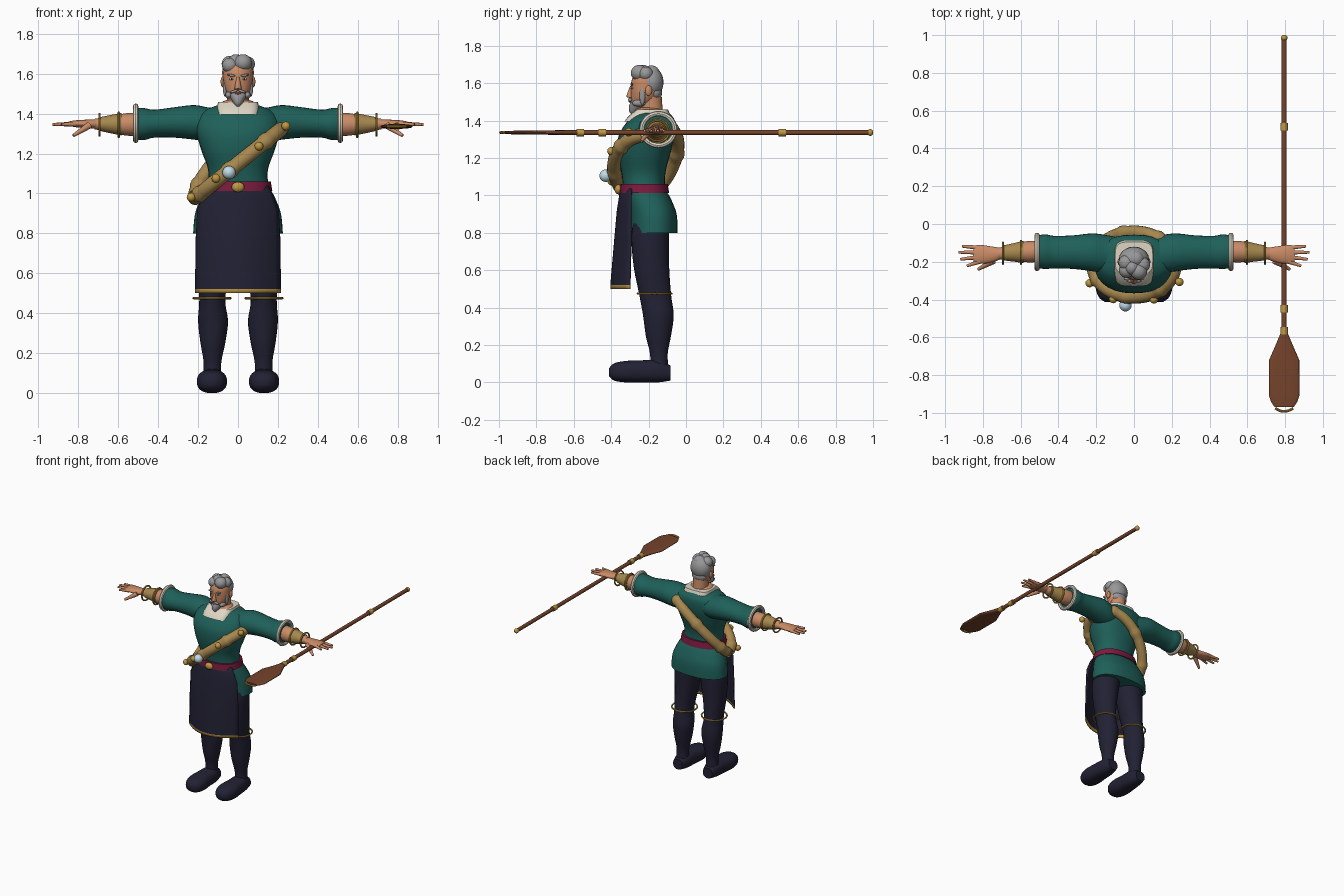
import bpy, bmesh, math
from mathutils import Vector, Matrix

if "Cube" in bpy.data.objects:
    bpy.data.objects.remove(bpy.data.objects["Cube"], do_unlink=True)


def material(name, code):
    rgb = [(int(code[i:i + 2], 16) / 255) ** 2.2 for i in (0, 2, 4)]
    mat = bpy.data.materials.new(name)
    mat.use_nodes = True
    mat.diffuse_color = (*rgb, 1)
    shader = mat.node_tree.nodes["Principled BSDF"]
    shader.inputs["Base Color"].default_value = (*rgb, 1)
    shader.inputs["Roughness"].default_value = 0.8
    return mat


green = material("dark green cloth", "24605a")
navy = material("navy cloth", "272637")
skin = material("skin", "c98a66")
gold = material("gold", "bd9645")
tan = material("tan leather", "a5864f")
cream = material("cream", "ddd5c3")
crimson = material("crimson", "7a2040")
wood = material("wood", "74452f")
grey = material("grey hair", "969698")
pale = material("pale blue", "c0dde8")


def finish(name, bm, *mats, angle=40):
    bmesh.ops.recalc_face_normals(bm, faces=bm.faces[:])
    mesh = bpy.data.meshes.new(name)
    bm.to_mesh(mesh)
    bm.free()
    obj = bpy.data.objects.new(name, mesh)
    bpy.context.collection.objects.link(obj)
    for m in mats:
        mesh.materials.append(m)
    bpy.ops.object.select_all(action="DESELECT")
    obj.select_set(True)
    bpy.context.view_layer.objects.active = obj
    bpy.ops.object.shade_smooth_by_angle(angle=math.radians(angle))
    return obj


def smooth_rows(rows, steps):
    """Catmull-Rom interpolation between section rows."""
    out = []
    for i in range(len(rows) - 1):
        a, b, c, d = (rows[max(0, min(len(rows) - 1, i + k))] for k in (-1, 0, 1, 2))
        for s in range(steps):
            t = s / steps
            out.append([q + 0.5 * t * (r - p + t * (2 * p - 5 * q + 4 * r - e + t * (3 * (q - r) + e - p)))
                        for p, q, r, e in zip(a, b, c, d)])
    return out + [rows[-1]]


def loft(name, axis, rows, mat, side=1, power=2, steps=4, n=28):
    """Each row: position on the axis, then low/high bounds on the other two axes."""
    bm = bmesh.new()
    rings = []
    for t, u0, u1, v0, v1 in smooth_rows(rows, steps):
        ring = []
        for k in range(n):
            c, s = math.cos(k * math.tau / n), math.sin(k * math.tau / n)
            u = (u0 + u1) / 2 + (u1 - u0) / 2 * math.copysign(abs(c) ** (2 / power), c)
            v = (v0 + v1) / 2 + (v1 - v0) / 2 * math.copysign(abs(s) ** (2 / power), s)
            p = {"x": (t, u, v), "y": (u, t, v), "z": (u, v, t)}[axis]
            ring.append(bm.verts.new((p[0] * side, p[1], p[2])))
        rings.append(ring)
    for a, b in zip(rings, rings[1:]):
        for k in range(n):
            bm.faces.new((a[k], a[k - 1], b[k - 1], b[k]))
    bm.faces.new(rings[0])
    bm.faces.new(rings[-1])
    return finish(name, bm, mat)


def ball(name, loc, size, mat, tilt=0):
    bm = bmesh.new()
    bmesh.ops.create_uvsphere(bm, u_segments=20, v_segments=12, radius=1)
    bm.transform(Matrix.Translation(loc) @ Matrix.Rotation(tilt, 4, "Y") @ Matrix.Diagonal((*size, 1)))
    return finish(name, bm, mat)


def rod(name, start, end, r1, r2, mat):
    a, b = Vector(start), Vector(end)
    bm = bmesh.new()
    bmesh.ops.create_cone(bm, cap_ends=True, segments=14, radius1=r1, radius2=r2, depth=(b - a).length)
    bm.transform(Matrix.Translation((a + b) / 2) @ (b - a).to_track_quat("Z", "Y").to_matrix().to_4x4())
    return finish(name, bm, mat)


def tube(name, points, radii, mat, closed=True, n=12):
    bm = bmesh.new()
    rings, count = [], len(points)
    for i, p in enumerate(points):
        ahead = points[(i + 1) % count] if closed else points[min(i + 1, count - 1)]
        back = points[i - 1] if closed else points[max(i - 1, 0)]
        along = (ahead - back).normalized()
        up = Vector((0, 0, 1)) if abs(along.z) < 0.9 else Vector((0, 1, 0))
        if abs(along.x) < 0.01 and closed:
            up = Vector((1, 0, 0))
        u = along.cross(up).normalized()
        v = u.cross(along)
        rings.append([bm.verts.new(p + radii[i] * (u * math.cos(k * math.tau / n) + v * math.sin(k * math.tau / n)))
                      for k in range(n)])
    for i in range(count if closed else count - 1):
        a, b = rings[i], rings[(i + 1) % count]
        for k in range(n):
            bm.faces.new((a[k], a[k - 1], b[k - 1], b[k]))
    return finish(name, bm, mat)


def hoop(name, axis, loc, ru, rv, r, mat):
    pts = []
    for k in range(36):
        c, s = ru * math.cos(k * math.tau / 36), rv * math.sin(k * math.tau / 36)
        pts.append(Vector(loc) + Vector((0, c, s) if axis == "x" else (c, s, 0)))
    return tube(name, pts, [r] * 36, mat, n=8)


# Tunic, belt, collar
loft("tunic", "z", [(.8, -.225, .225, -.295, -.045), (.9, -.215, .215, -.3, -.05), (.98, -.185, .185, -.32, -.08),
     (1.04, -.155, .155, -.335, -.11), (1.12, -.15, .15, -.345, -.11), (1.22, -.185, .185, -.365, -.085),
     (1.32, -.21, .21, -.36, -.06), (1.4, -.19, .19, -.31, -.06), (1.44, -.11, .11, -.27, -.09)], green, power=2.3)
loft("belt", "z", [(1.012, -.172, .172, -.355, -.09), (1.06, -.164, .164, -.35, -.098)], crimson, power=2.3)
ball("buckle", (0, -.362, 1.032), (.032, .02, .026), gold)
loft("collar", "z", [(1.395, -.105, .105, -.33, -.09), (1.425, -.106, .106, -.305, -.085),
     (1.458, -.1, .1, -.265, -.095)], cream, power=4)
ball("collarbone", (0, -.2, 1.452), (.085, .075, .022), skin)

# Apron: curved sheet with a gold hem
bm = bmesh.new()
sheet = []
for z, w, mid, edge in [(.5, .212, -.4, -.3), (.52, .212, -.4, -.3), (.75, .21, -.38, -.295),
                        (.92, .202, -.365, -.295), (1.0, .17, -.352, -.295), (1.035, .15, -.346, -.29)]:
    sheet.append([bm.verts.new((w * s / 8, mid + (edge - mid) * (s / 8) ** 2, z)) for s in range(-8, 9)])
for i, (a, b) in enumerate(zip(sheet, sheet[1:])):
    for k in range(16):
        bm.faces.new((a[k], a[k + 1], b[k + 1], b[k])).material_index = int(i == 0)
apron = finish("apron", bm, navy, gold)
thick = apron.modifiers.new("thickness", "SOLIDIFY")
thick.thickness, thick.offset = .01, 0

# Head and face
loft("neck", "z", [(1.4, -.065, .065, -.25, -.12), (1.46, -.055, .055, -.245, -.125),
     (1.53, -.055, .055, -.25, -.13)], skin)
loft("head", "z", [(1.465, -.025, .025, -.285, -.22), (1.485, -.045, .045, -.293, -.18),
     (1.53, -.069, .069, -.295, -.145), (1.58, -.075, .075, -.296, -.13), (1.63, -.073, .073, -.285, -.13),
     (1.665, -.045, .045, -.25, -.16)], skin)
loft("nose", "z", [(1.522, -.017, .017, -.305, -.28), (1.532, -.017, .017, -.318, -.28),
     (1.585, -.007, .007, -.299, -.28)], skin, n=12)
loft("goatee", "z", [(1.432, -.005, .005, -.29, -.275), (1.45, -.02, .02, -.304, -.25),
     (1.475, -.036, .036, -.305, -.22), (1.5, -.05, .05, -.297, -.22)], grey)
ball("lips", (0, -.3, 1.502), (.016, .008, .005), skin)
ball("hair_back", (0, -.187, 1.605), (.08, .067, .083), grey)
ball("hair_nape", (0, -.168, 1.55), (.06, .04, .045), grey)
for i, (x, y, z, r) in enumerate([(-.04, -.245, 1.642, .04), (.025, -.25, 1.655, .045), (-.01, -.23, 1.66, .04),
                                  (.045, -.215, 1.65, .04), (-.04, -.205, 1.65, .042), (.01, -.185, 1.652, .045)]):
    ball("hair_lock_%d" % i, (x, y, z), (r, r, r * .95), grey)

for side, label in ((1, "left"), (-1, "right")):
    # Face pairs
    ball(label + "_ear", (side * .077, -.2, 1.56), (.01, .018, .028), skin)
    ball(label + "_sideburn", (side * .065, -.233, 1.535), (.011, .016, .05), grey)
    ball(label + "_jaw_beard", (side * .046, -.252, 1.493), (.018, .036, .018), grey)
    ball(label + "_moustache", (side * .02, -.299, 1.512), (.022, .011, .007), grey, side * .35)
    ball(label + "_brow", (side * .033, -.29, 1.592), (.022, .008, .006), grey, side * -.15)
    ball(label + "_eye", (side * .031, -.288, 1.574), (.014, .006, .006), cream)
    ball(label + "_iris", (side * .031, -.2925, 1.574), (.005, .003, .005), navy)

    # Sleeve, forearm and bracelets
    loft(label + "_sleeve", "x", [(.04, -.25, -.08, 1.28, 1.425), (.14, -.26, -.06, 1.26, 1.43),
         (.22, -.25, -.05, 1.27, 1.443), (.32, -.238, -.06, 1.28, 1.432), (.42, -.235, -.063, 1.28, 1.42),
         (.47, -.238, -.055, 1.268, 1.428), (.515, -.232, -.062, 1.27, 1.43)], green, side)
    hoop(label + "_cuff", "x", (side * .513, -.148, 1.352), .088, .085, .014, cream)
    loft(label + "_forearm", "x", [(.49, -.2, -.09, 1.29, 1.405), (.56, -.203, -.09, 1.29, 1.402),
         (.63, -.195, -.105, 1.305, 1.39), (.72, -.187, -.127, 1.322, 1.374)], skin, side)
    loft(label + "_bracer", "x", [(.585, -.207, -.089, 1.291, 1.404), (.63, -.2, -.1, 1.3, 1.395),
         (.69, -.193, -.113, 1.313, 1.383)], tan, side)
    hoop(label + "_inner_bracelet", "x", (side * .598, -.15, 1.344), .061, .061, .006, gold)
    hoop(label + "_outer_bracelet", "x", (side * .694, -.155, 1.345), .056, .054, .006, gold)

    # Hand
    loft(label + "_palm", "x", [(.7, -.185, -.128, 1.325, 1.372), (.76, -.205, -.118, 1.327, 1.37),
         (.82, -.21, -.11, 1.333, 1.366), (.85, -.2, -.12, 1.34, 1.36)], skin, side)
    for f, (tip, y) in enumerate([(.885, -.222), (.92, -.187), (.93, -.15), (.91, -.118)]):
        root = (side * .815, -.198 + f * .024, 1.348)
        rod("%s_finger_%d" % (label, f), root, (side * tip, y, 1.346), .013, .007, skin)
    rod(label + "_thumb", (side * .745, -.195, 1.342), (side * .825, -.24, 1.29), .018, .008, skin)

    # Leg, knee ring and shoe
    loft(label + "_leg", "z", [(.05, .08, .178, -.19, -.09), (.15, .084, .172, -.192, -.098),
         (.25, .064, .188, -.215, -.08), (.36, .05, .2, -.23, -.066), (.47, .064, .194, -.25, -.08),
         (.62, .04, .205, -.28, -.09), (.78, .01, .212, -.292, -.09), (.86, .005, .2, -.28, -.09)], navy, side)
    hoop(label + "_knee_ring", "z", (side * .13, -.168, .475), .092, .09, .006, gold)
    loft(label + "_shoe", "y", [(-.412, .11, .155, .035, .075), (-.385, .072, .188, .01, .102),
         (-.32, .055, .206, 0, .115), (-.24, .063, .2, 0, .118), (-.15, .07, .188, 0, .12),
         (-.082, .09, .17, .01, .09)], navy, side, power=2.4)

# Bandolier: a tilted loop with raised collars and studs


def strap(a):
    return Vector((.215 * math.cos(a), -.215 + .17 * math.sin(a),
                   1.15 + .172 * math.cos(a) + .12 * max(0, math.sin(a))))


angles = [i * math.tau / 84 for i in range(84)]
tube("bandolier", [strap(a) for a in angles], [.043 if i % 12 < 2 else .037 for i in range(84)], tan, n=16)
for i, x in enumerate((-.235, -.11, .105, .24)):
    ball("gold_stud_%d" % i, (x, -.215 - .2 * math.sqrt(1 - (x / .27) ** 2), 1.158 + .75 * x), (.022,) * 3, gold)
ball("pale_orb", (-.045, -.43, 1.105), (.033,) * 3, pale)

# Paddle
px, pz = .795, 1.336
rod("paddle_shaft", (px, -.6, pz), (px, .98, pz), .014, .014, wood)
ball("paddle_end_knob", (px, .985, pz), (.018, .016, .018), gold)
for i, y in enumerate((.515, -.448, -.565)):
    rod("paddle_collar_%d" % i, (px, y - .02, pz), (px, y + .02, pz), .02, .02, gold)
loft("paddle_blade", "y", [(y, px - w, px + w, pz - t, pz + t) for y, w, t in (
     (-.575, .018, .014), (-.64, .045, .013), (-.72, .08, .012), (-.91, .08, .01), (-.94, .07, .009),
     (-.97, .05, .007))], wood, power=2.5, steps=1)
arc = [Vector((px + .047 * k / 6, -.992 + .017 * (k / 6) ** 2, pz)) for k in range(-6, 7)]
tube("blade_tip_trim", arc, [.007] * 13, gold, closed=False, n=8)
